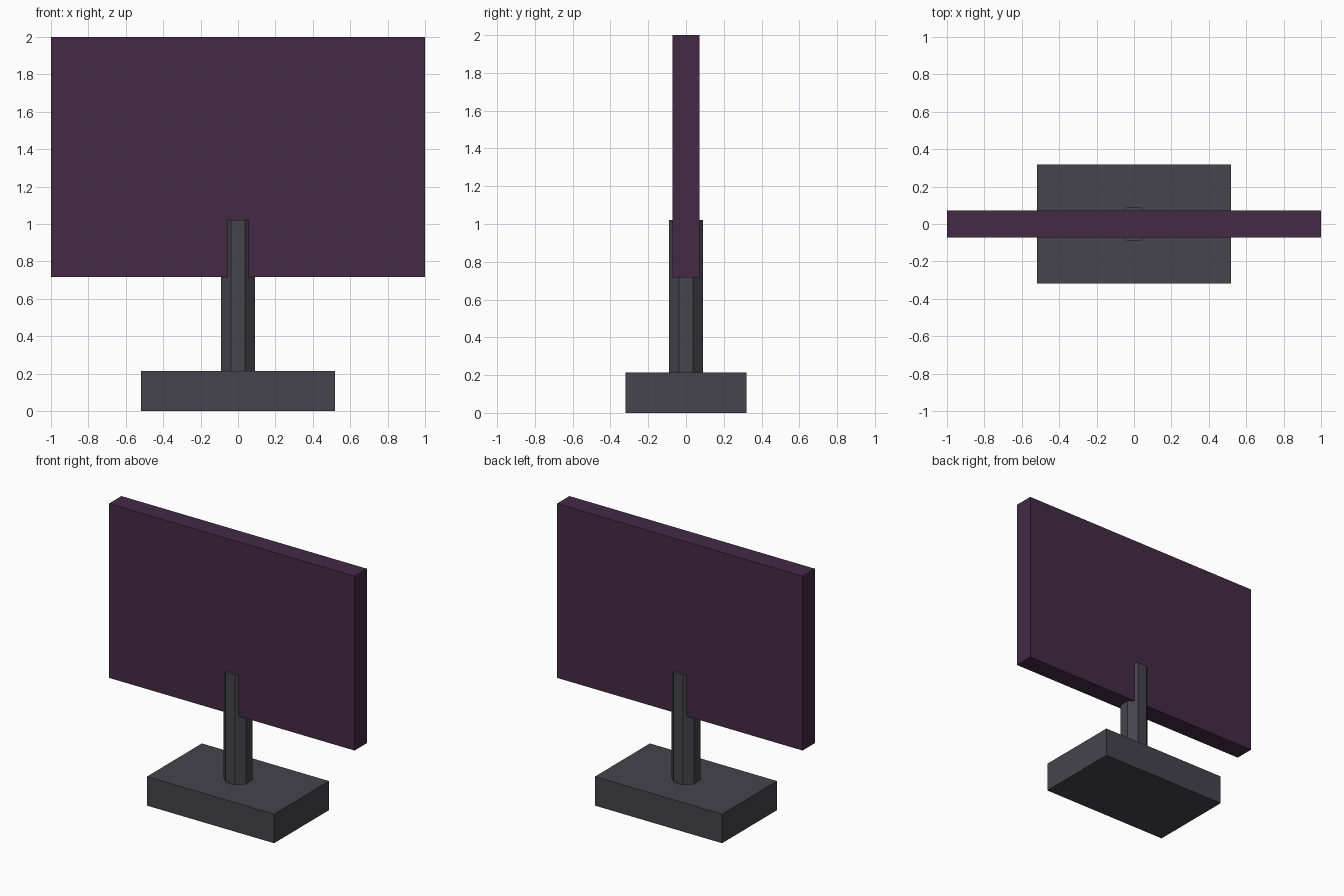
import bpy
import math

if "Cube" in bpy.data.objects:
    bpy.data.objects.remove(bpy.data.objects["Cube"])


def material(name, rgb):
    mat = bpy.data.materials.new(name)
    mat.diffuse_color = (*rgb, 1)
    mat.use_nodes = True
    mat.node_tree.nodes["Principled BSDF"].inputs["Base Color"].default_value = mat.diffuse_color
    return mat


def box(name, width, depth, z0, z1, mat):
    bpy.ops.mesh.primitive_cube_add(size=1, location=(0, 0, (z0 + z1) / 2))
    obj = bpy.context.object
    obj.name = name
    obj.scale = (width, depth, z1 - z0)
    bpy.ops.object.transform_apply(location=False, rotation=False, scale=True)
    obj.data.materials.append(mat)
    return obj


plum = material("plum", (0.058, 0.023, 0.060))
charcoal = material("charcoal", (0.060, 0.058, 0.072))

# Flat display panel and stand base
box("screen", 2.0, 0.144, 0.717, 2.0, plum)
box("stand_base", 1.035, 0.638, 0.0, 0.214, charcoal)

# Octagonal post, running up through the panel with flats facing front and sides
z0, z1 = 0.2, 1.022
bpy.ops.mesh.primitive_cylinder_add(
    vertices=8, radius=0.09 / math.cos(math.pi / 8), depth=z1 - z0,
    location=(0, 0, (z0 + z1) / 2), rotation=(0, 0, math.pi / 8))
post = bpy.context.object
post.name = "stand_post"
bpy.ops.object.transform_apply(location=False, rotation=True, scale=False)
post.data.materials.append(charcoal)
